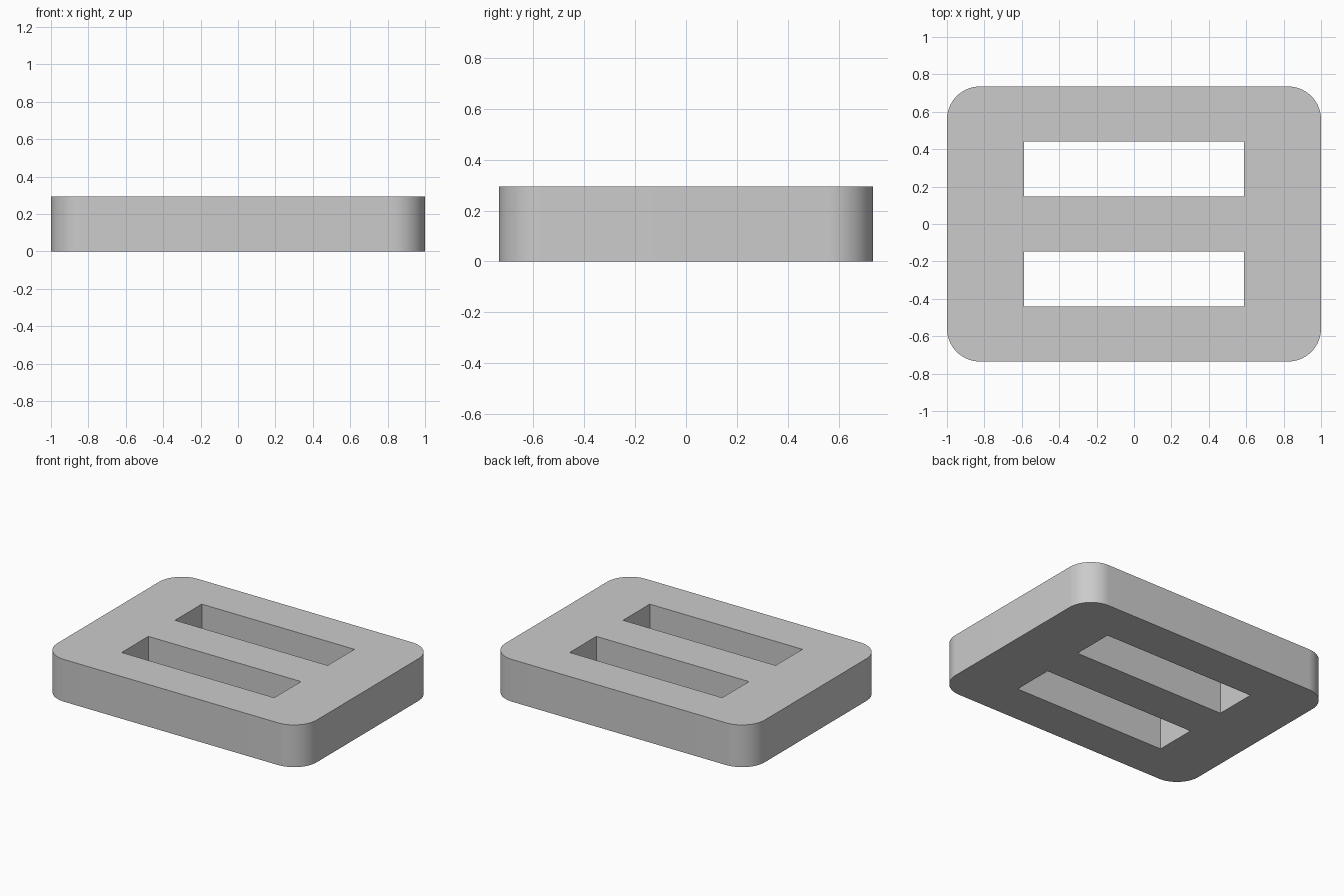
import bpy
import bmesh

U = 1 / 17                    # design unit: the plate is 34 x 25 x 5 units
HEIGHT = 5 * U

cube = bpy.data.objects.get("Cube")
if cube:
    bpy.data.objects.remove(cube, do_unlink=True)

grey = bpy.data.materials.new("light_grey")
grey.use_nodes = True
colour = (0.6, 0.6, 0.6, 1)
grey.diffuse_color = colour
grey.node_tree.nodes["Principled BSDF"].inputs["Base Color"].default_value = colour


def box(name, size, centre):
    """Make a box from its full size and centre."""
    bm = bmesh.new()
    bmesh.ops.create_cube(bm, size=1)
    bmesh.ops.scale(bm, vec=size, verts=bm.verts)
    bmesh.ops.translate(bm, vec=centre, verts=bm.verts)
    mesh = bpy.data.meshes.new(name)
    bm.to_mesh(mesh)
    bm.free()
    mesh.materials.append(grey)
    obj = bpy.data.objects.new(name, mesh)
    bpy.context.collection.objects.link(obj)
    return obj


# Plate with rounded upright corners
plate = box("slotted_plate", (34 * U, 25 * U, HEIGHT), (0, 0, HEIGHT / 2))
bm = bmesh.new()
bm.from_mesh(plate.data)
upright = [e for e in bm.edges
           if abs(e.verts[0].co.z - e.verts[1].co.z) > HEIGHT / 2]
bmesh.ops.bevel(bm, geom=upright, offset=3 * U, offset_type='OFFSET',
                segments=16, profile=0.5, affect='EDGES')
bm.to_mesh(plate.data)
bm.free()

# Two strap slots cut right through
for label, side in (("front", -1), ("back", 1)):
    cutter = box(label + "_slot_cutter", (20 * U, 5 * U, HEIGHT * 2),
                 (0, side * 5 * U, HEIGHT / 2))
    cutter.hide_render = True
    cutter.hide_viewport = True
    cutter.display_type = 'WIRE'
    cut = plate.modifiers.new(label + "_slot", 'BOOLEAN')
    cut.operation = 'DIFFERENCE'
    cut.solver = 'EXACT'
    cut.object = cutter

# Apply the cuts, then smooth only the rounded corners
bpy.ops.object.select_all(action='DESELECT')
bpy.context.view_layer.objects.active = plate
plate.select_set(True)
for name in [m.name for m in plate.modifiers]:
    bpy.ops.object.modifier_apply(modifier=name)
for obj in [o for o in bpy.data.objects if o.name.endswith("_slot_cutter")]:
    bpy.data.objects.remove(obj, do_unlink=True)
bpy.ops.object.shade_smooth_by_angle(angle=0.5)
